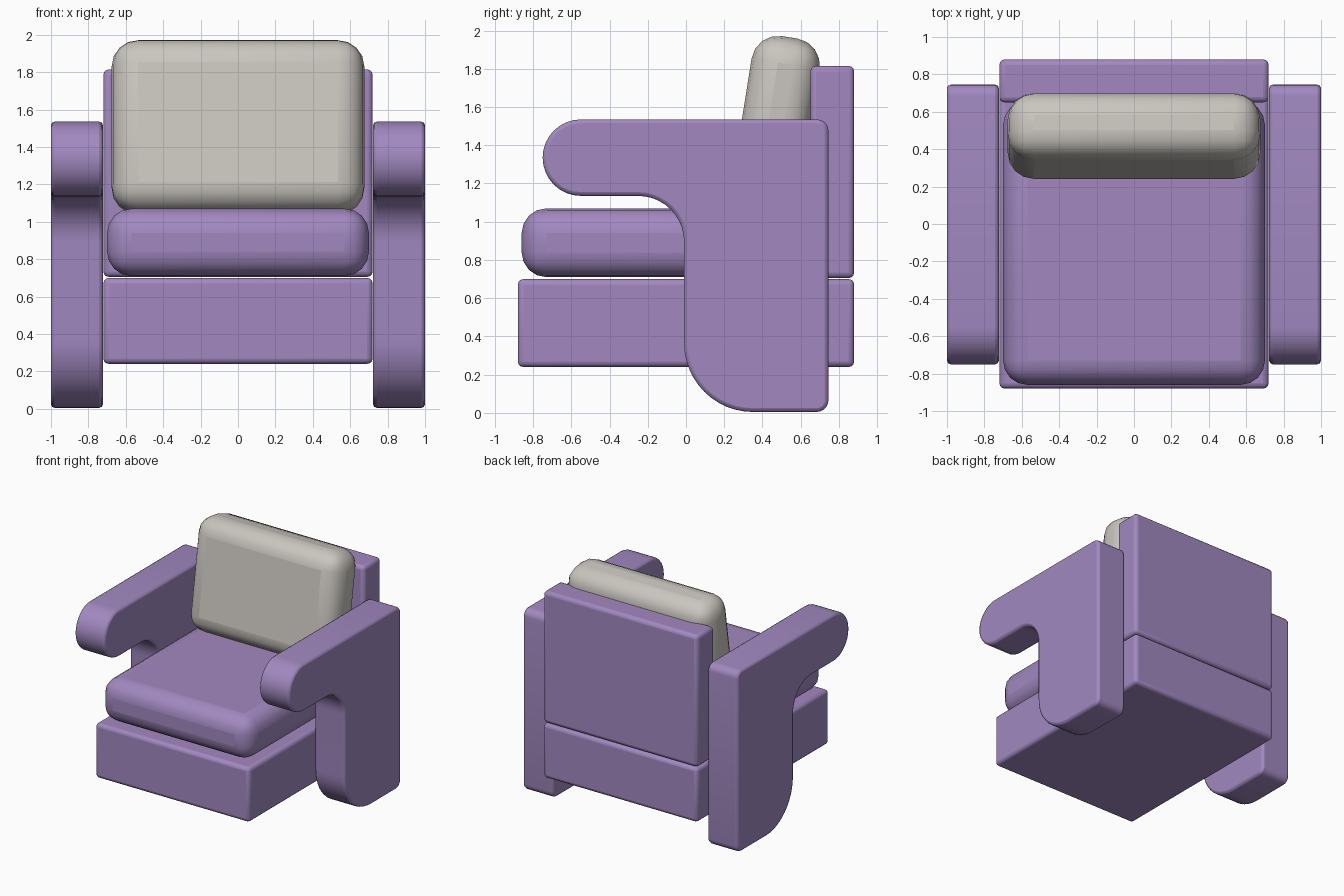
import bpy, bmesh
from math import cos, sin, radians

old = bpy.data.objects.get("Cube")
if old:
    bpy.data.objects.remove(old, do_unlink=True)


def material(name, rgb):
    m = bpy.data.materials.new(name)
    m.use_nodes = True
    m.diffuse_color = (*rgb, 1)
    m.node_tree.nodes["Principled BSDF"].inputs["Base Color"].default_value = (*rgb, 1)
    return m


purple = material("purple fabric", (0.36, 0.25, 0.53))
grey = material("warm grey fabric", (0.59, 0.56, 0.52))


def finish(bm, name, mat, bevel, segments):
    """Turn a mesh into a smooth-shaded object with rounded edges."""
    bmesh.ops.recalc_face_normals(bm, faces=bm.faces)
    mesh = bpy.data.meshes.new(name)
    bm.to_mesh(mesh)
    bm.free()
    mesh.materials.append(mat)
    ob = bpy.data.objects.new(name, mesh)
    bpy.context.collection.objects.link(ob)
    mod = ob.modifiers.new("rounded edges", 'BEVEL')
    mod.width = bevel
    mod.segments = segments
    mod.limit_method = 'ANGLE'
    mod.angle_limit = radians(40)
    bpy.ops.object.select_all(action='DESELECT')
    ob.select_set(True)
    bpy.context.view_layer.objects.active = ob
    bpy.ops.object.shade_smooth_by_angle(angle=radians(40))
    return ob


def block(name, mat, centre, size, bevel, segments=3, tilt=0):
    bm = bmesh.new()
    bmesh.ops.create_cube(bm, size=1)
    bmesh.ops.scale(bm, vec=size, verts=bm.verts)
    ob = finish(bm, name, mat, bevel, segments)
    ob.location = centre
    ob.rotation_euler.x = radians(tilt)
    return ob


def arc(y, z, r, start, end, steps):
    angles = [radians(start + (end - start) * i / steps) for i in range(steps + 1)]
    return [(y + r * cos(a), z + r * sin(a)) for a in angles]


# Frame
block("seat_base", purple, (0, 0, 0.47), (1.44, 1.76, 0.46), 0.03)
block("backrest", purple, (0, 0.765, 1.26), (1.44, 0.23, 1.11), 0.03)

# Cushions
block("seat_cushion", purple, (0, -0.1, 0.89), (1.40, 1.52, 0.36), 0.13, 4)
block("back_cushion", grey, (0, 0.47, 1.505), (1.35, 0.36, 0.93), 0.14, 4, -9)

# Arms: side profile with a rounded front, a concave underside and a curved foot
profile = (arc(-0.55, 1.335, 0.2, 90, 270, 16)
           + arc(-0.25, 0.895, 0.24, 90, 0, 10)
           + arc(0.35, 0.365, 0.36, 180, 270, 12)
           + arc(0.685, 0.065, 0.06, 270, 360, 5)
           + arc(0.685, 1.475, 0.06, 0, 90, 5))
for side, name in ((1, "left_arm"), (-1, "right_arm")):
    bm = bmesh.new()
    face = bm.faces.new([bm.verts.new((side * 0.722, y, z)) for y, z in profile])
    grown = bmesh.ops.extrude_face_region(bm, geom=[face])["geom"]
    bmesh.ops.translate(bm, vec=(side * 0.278, 0, 0),
                        verts=[v for v in grown if isinstance(v, bmesh.types.BMVert)])
    finish(bm, name, purple, 0.02, 2)
